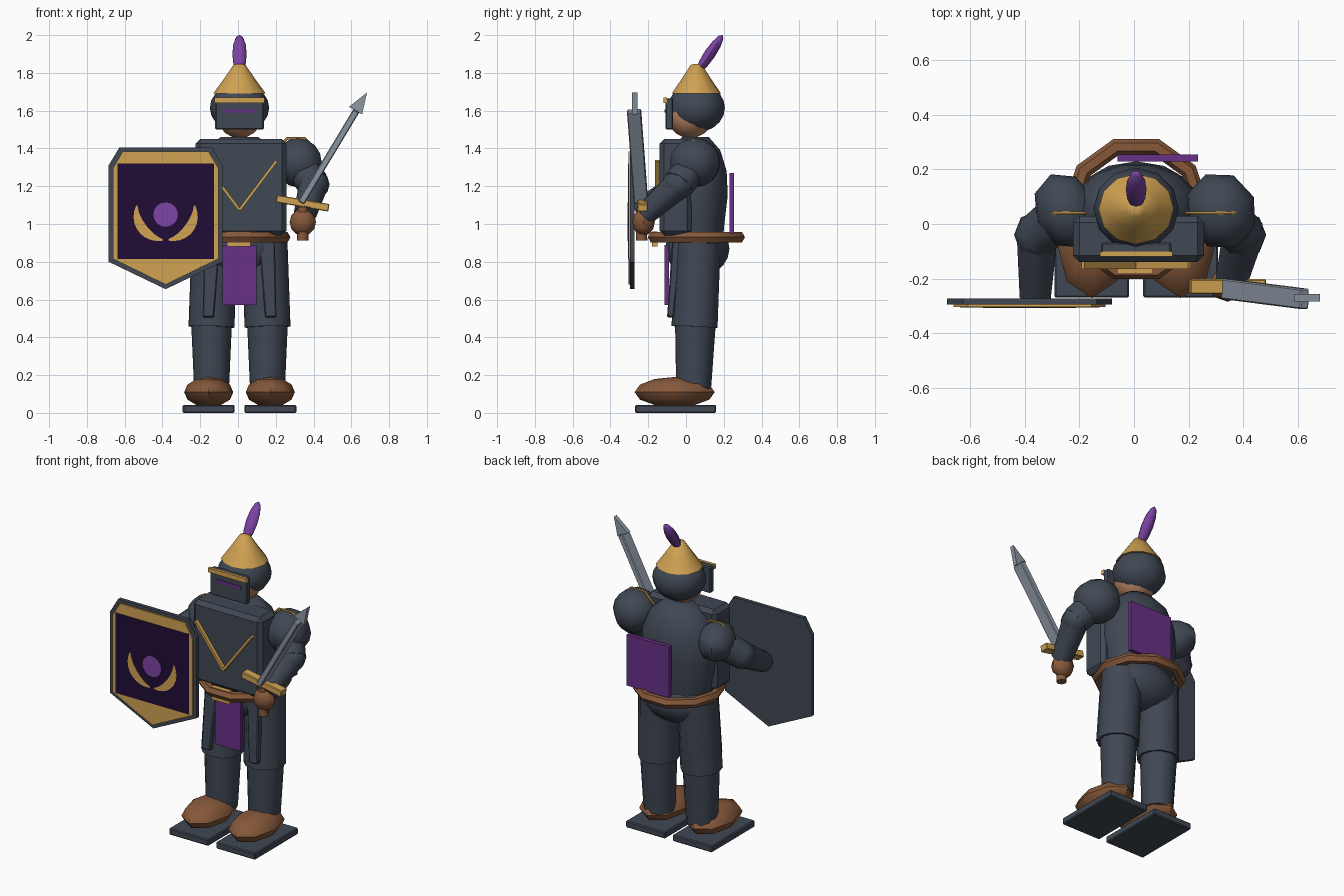
import bpy, bmesh, math
from mathutils import Vector, Matrix

if "Cube" in bpy.data.objects:
    bpy.data.objects.remove(bpy.data.objects["Cube"])

CX = 0.008  # body centre line


def mat(name, r, g, b):
    m = bpy.data.materials.new(name)
    lin = [((c / 255 + 0.055) / 1.055) ** 2.4 if c > 10 else c / 255 / 12.92 for c in (r, g, b)]
    m.diffuse_color = (*lin, 1)
    m.use_nodes = True
    m.node_tree.nodes["Principled BSDF"].inputs["Base Color"].default_value = m.diffuse_color
    return m


ARMOR = mat("dark_steel", 64, 72, 84)
GOLD = mat("gold", 208, 162, 82)
LEATHER = mat("brown_leather", 134, 88, 58)
PURPLE = mat("purple_cloth", 104, 48, 136)
PLUME = mat("plume_purple", 124, 68, 164)
NIGHT = mat("night_purple", 32, 12, 54)
SKIN = mat("skin", 184, 130, 96)
SILVER = mat("blade_silver", 142, 152, 164)


def add(bm, name, m, smooth=0):
    bmesh.ops.recalc_face_normals(bm, faces=bm.faces)
    me = bpy.data.meshes.new(name)
    bm.to_mesh(me)
    bm.free()
    ob = bpy.data.objects.new(name, me)
    bpy.context.collection.objects.link(ob)
    me.materials.append(m)
    if smooth:
        bpy.ops.object.select_all(action='DESELECT')
        ob.select_set(True)
        bpy.context.view_layer.objects.active = ob
        bpy.ops.object.shade_smooth_by_angle(angle=math.radians(smooth))
    return ob


def box(name, c, size, m, rot=None, bevel=0, taper=1):
    bm = bmesh.new()
    bmesh.ops.create_cube(bm, size=1)
    for v in bm.verts:
        k = taper if v.co.z < 0 else 1
        v.co = Vector((v.co.x * size[0] * k, v.co.y * size[1] * k, v.co.z * size[2]))
    if bevel:
        bmesh.ops.bevel(bm, geom=bm.edges[:], offset=bevel, segments=1, affect='EDGES')
    bm.transform(Matrix.Translation(c) @ (rot or Matrix()))
    return add(bm, name, m)


def ball(name, c, r, m, seg=10, rings=8, smooth=60, floor=None, rot=None):
    bm = bmesh.new()
    bmesh.ops.create_uvsphere(bm, u_segments=seg, v_segments=rings, radius=1)
    bm.transform(Matrix.Translation(c) @ (rot or Matrix()) @ Matrix.Diagonal((*r, 1)))
    if floor is not None:
        for v in bm.verts:
            v.co.z = max(v.co.z, floor)
    return add(bm, name, m, smooth)


def limb(name, a, b, r1, r2, m, seg=12, smooth=50):
    a, b = Vector(a), Vector(b)
    d = b - a
    bm = bmesh.new()
    bmesh.ops.create_cone(bm, cap_ends=True, segments=seg, radius1=r1, radius2=r2, depth=d.length)
    bm.transform(Matrix.Translation((a + b) / 2) @ d.to_track_quat('Z', 'Y').to_matrix().to_4x4())
    return add(bm, name, m, smooth)


def plate(name, pts, y0, y1, m):
    """Extrude an (x, z) outline from y0 to y1."""
    bm = bmesh.new()
    f = bm.faces.new([bm.verts.new((x, y0, z)) for x, z in pts])
    g = bmesh.ops.extrude_face_region(bm, geom=[f])
    vs = [e for e in g['geom'] if isinstance(e, bmesh.types.BMVert)]
    bmesh.ops.translate(bm, verts=vs, vec=(0, y1 - y0, 0))
    return add(bm, name, m)


def lathe(name, profile, c, m, seg=14, ys=1.0):
    bm = bmesh.new()
    rows = [[bm.verts.new((c[0] + r * math.cos(t), c[1] + ys * r * math.sin(t), z))
             for t in (2 * math.pi * i / seg for i in range(seg))] for r, z in profile]
    for lo, hi in zip(rows, rows[1:]):
        for i in range(seg):
            j = (i + 1) % seg
            bm.faces.new((lo[i], lo[j], hi[j], hi[i]))
    bm.faces.new(rows[0])
    bm.faces.new(rows[-1])
    return add(bm, name, m, 50)


def ring(name, c, R, r, m, seg, rot=(0, 0, 0)):
    bpy.ops.mesh.primitive_torus_add(location=c, rotation=rot, major_radius=R, minor_radius=r,
                                     major_segments=seg, minor_segments=6)
    ob = bpy.context.object
    ob.name = name
    ob.data.materials.append(m)
    bpy.ops.object.shade_smooth_by_angle(angle=math.radians(50))


def turn(deg, axis):
    return Matrix.Rotation(math.radians(deg), 4, axis)


# Legs, boots and tassets
for s, side in ((-1, "left"), (1, "right")):
    x = CX + s * 0.148
    box(side + "_sole", (CX + s * 0.163, -0.055, 0.021), (0.275, 0.43, 0.042), ARMOR, bevel=0.006)
    ball(side + "_boot", (CX + s * 0.163, -0.06, 0.11), (0.13, 0.212, 0.08), LEATHER, 8, 6, 40, floor=0.042)
    limb(side + "_shin", (x, 0.04, 0.12), (x, 0.05, 0.48), 0.092, 0.108, ARMOR)
    limb(side + "_thigh", (x, 0.045, 0.455), (x - s * 0.012, 0.065, 0.9), 0.122, 0.118, ARMOR)
    box(side + "_tasset", (CX + s * 0.155, -0.065, 0.71), (0.085, 0.05, 0.41), ARMOR,
        turn(-5, 'X') @ turn(-s * 3, 'Y'), 0.006, 0.7)

# Hips, torso and chest plate
ball("hips", (CX, 0.06, 0.87), (0.235, 0.17, 0.15), ARMOR, 14, 10)
lathe("torso", [(0.2, 0.88), (0.215, 1.0), (0.24, 1.15), (0.232, 1.28), (0.185, 1.39), (0.1, 1.46)],
      (CX, 0.05), ARMOR, ys=0.73)
box("chest_plate", (CX + 0.008, -0.055, 1.195), (0.48, 0.17, 0.51), ARMOR, bevel=0.024)
for s, side in ((-1, "left"), (1, "right")):
    box(side + "_chest_stripe", (CX + s * 0.098, -0.15, 1.205), (0.014, 0.03, 0.325), GOLD, turn(s * 37, 'Y'))

# Belt, buckle and cloths
ring("belt", (CX, 0.055, 0.93), 0.239, 0.031, LEATHER, 10)
box("buckle", (CX - 0.005, -0.165, 0.92), (0.125, 0.03, 0.078), GOLD)
box("front_cloth", (CX, -0.102, 0.73), (0.178, 0.026, 0.32), PURPLE)
box("back_cloth", (0.0875, 0.242, 1.11), (0.295, 0.026, 0.32), PURPLE)

# Head and helmet
ball("head", (CX, 0.022, 1.58), (0.125, 0.125, 0.125), SKIN, 14, 10)
ball("helmet", (CX, 0.055, 1.615), (0.157, 0.151, 0.13), ARMOR, 12, 10)
lathe("helmet_crown", [(0.138, 1.692), (0.085, 1.765), (0.032, 1.842), (0.012, 1.848)], (CX, 0.055), GOLD, 12, 0.94)
box("visor", (CX, -0.088, 1.582), (0.258, 0.04, 0.165), ARMOR, bevel=0.006)
box("brow_bar", (CX, -0.11, 1.655), (0.265, 0.018, 0.028), GOLD)
box("eye_slit", (CX, -0.109, 1.598), (0.18, 0.008, 0.018), PURPLE)
ball("plume", (CX, 0.126, 1.9), (0.038, 0.03, 0.122), PLUME, 8, 6, 50, rot=turn(-34, 'X'))

# Shoulders and arms
arms = {
    "right": ((0.318, 0.048, 1.325), (0.132, 0.145, 0.13), (0.4, -0.04, 1.21), (0.355, -0.22, 1.05)),
    "left": ((-0.25, 0.048, 1.28), (0.115, 0.145, 0.115), (-0.355, -0.04, 1.19), (-0.362, -0.262, 1.06)),
}
for side, (sh, rad, elbow, wrist) in arms.items():
    s = 1 if sh[0] > 0 else -1
    ball(side + "_pauldron", sh, rad, ARMOR, 8, 8, 50, rot=turn(22.5, 'Z'))
    ring(side + "_pauldron_trim", (sh[0] - s * 0.012, 0.04, sh[2] + 0.016), rad[2] - 0.008, 0.007, GOLD, 8,
         (math.pi / 2, math.radians(22.5), 0))
    limb(side + "_upper_arm", sh, elbow, 0.09, 0.085, ARMOR, 10)
    ball(side + "_elbow", elbow, (0.085, 0.09, 0.08), ARMOR, 8, 6, 50)
    limb(side + "_forearm", elbow, wrist, 0.078, 0.06, ARMOR, 10)
ball("right_hand", (0.343, -0.225, 1.01), (0.07, 0.06, 0.072), LEATHER, 8, 6, 50)
limb("sword_grip", (0.343, -0.235, 0.912), (0.343, -0.235, 1.09), 0.03, 0.028, LEATHER, 8)

# Sword
box("sword_guard", (0.342, -0.23, 1.11), (0.282, 0.055, 0.04), GOLD, turn(10, 'Y'), 0.004)
lo, hi = Vector((0.335, -0.238, 1.115)), Vector((0.627, -0.275, 1.6))
d = (hi - lo).normalized()
across = d.cross(Vector((0, 1, 0))).normalized()
frame = Matrix((across, d.cross(across), d)).transposed().to_4x4()
box("sword_blade", (lo + hi) / 2, (0.036, 0.075, (hi - lo).length), SILVER, frame, 0.005)
plate("sword_tip", [(0.587, 1.62), (0.657, 1.58), (0.683, 1.697)], -0.285, -0.257, SILVER)

# Shield with border, field and plain ornament
SX = -0.383
outline = [(-0.302, 1.31), (-0.245, 1.405), (0.245, 1.405), (0.302, 1.31), (0.302, 0.8), (0, 0.655), (-0.302, 0.8)]
plate("shield_back", [(SX + x, z) for x, z in outline], -0.273, -0.296, ARMOR)
plate("shield_border", [(SX + x * 0.925, 1.06 + (z - 1.06) * 0.94) for x, z in outline], -0.295, -0.305, GOLD)
plate("shield_field", [(SX + x, z) for x, z in ((-0.256, 0.815), (0.256, 0.815), (0.256, 1.32), (-0.256, 1.32))],
      -0.304, -0.307, NIGHT)
disc = [2 * math.pi * i / 16 for i in range(16)]
plate("shield_disc", [(SX + 0.065 * math.cos(t), 1.05 + 0.065 * math.sin(t)) for t in disc], -0.306, -0.309, PLUME)
for s, side in ((-1, "left"), (1, "right")):
    arc = []
    for edge in (1, -1):
        for i in range(10)[::edge]:
            t = math.radians(10 - i * 10.5)
            r = 0.155 + edge * 0.026 * math.sin(math.pi * (i + 0.5) / 10)
            arc.append((SX + s * r * math.cos(t), 1.07 + r * math.sin(t)))
    plate(side + "_shield_crescent", arc, -0.306, -0.309, GOLD)
